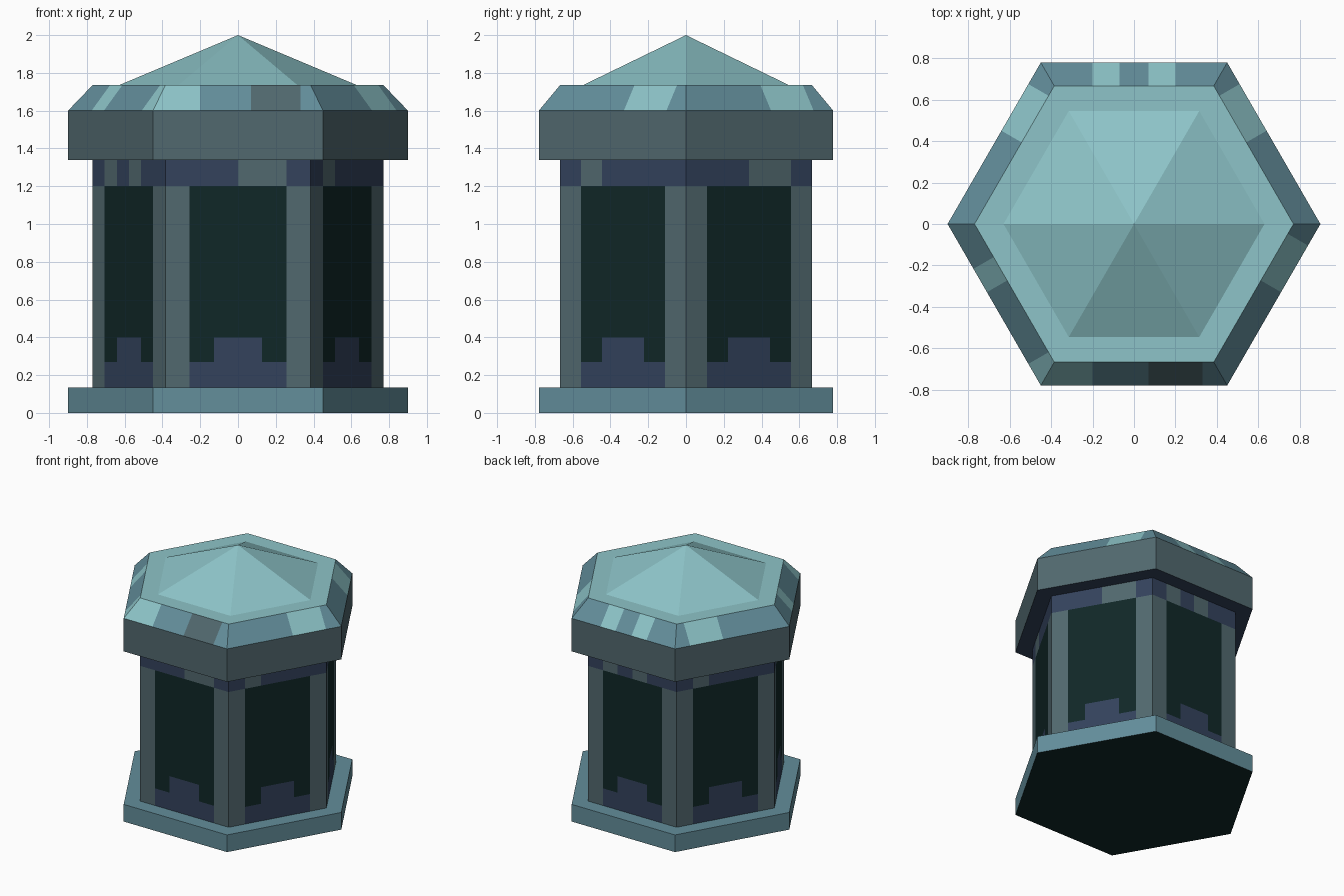
import bpy, bmesh, math

if "Cube" in bpy.data.objects:
    bpy.data.objects.remove(bpy.data.objects["Cube"])


def material(name, *rgb):
    """Flat colour from sRGB 0-255 values."""
    m = bpy.data.materials.new(name)
    lin = [((c / 255 + 0.055) / 1.055) ** 2.4 if c > 10 else c / 255 / 12.92 for c in rgb]
    m.diffuse_color = (*lin, 1)
    m.use_nodes = True
    m.node_tree.nodes["Principled BSDF"].inputs["Base Color"].default_value = m.diffuse_color
    return m


MATS = {
    "L": material("pale teal", 141, 196, 200),
    "M": material("blue teal", 99, 142, 155),
    "G": material("slate grey", 81, 104, 110),
    "N": material("navy", 51, 66, 92),
    "D": material("dark glass", 16, 39, 39),
}
KEYS = list(MATS)


def hex_part(name, rings, cuts, rule, bottom=None, top=None):
    """Stack of hexagonal rings (radius, z). Each side is split into columns.
    cuts(radius) gives column starts along a side; rule(row, side, col) a colour key.
    Sides run counter-clockwise, starting with the front."""
    bm = bmesh.new()
    loops = []
    for r, z in rings:
        loop = []
        for k in range(6):
            a = math.radians(-90 + 60 * k)
            d = r * math.cos(math.pi / 6)
            for s in cuts(r):
                loop.append(bm.verts.new((math.cos(a) * d - math.sin(a) * s,
                                          math.sin(a) * d + math.cos(a) * s, z)))
        loops.append(loop)
    n = len(loops[0]) // 6
    for row, (lo, hi) in enumerate(zip(loops, loops[1:])):
        for i in range(6 * n):
            j = (i + 1) % (6 * n)
            f = bm.faces.new((lo[i], lo[j], hi[j], hi[i]))
            f.material_index = KEYS.index(rule(row, i // n, i % n))
    if bottom:
        bm.faces.new(loops[0][::-1]).material_index = KEYS.index(bottom)
    if top:
        bm.faces.new(loops[-1]).material_index = KEYS.index(top)
    me = bpy.data.meshes.new(name)
    bm.to_mesh(me)
    bm.free()
    for m in MATS.values():
        me.materials.append(m)
    ob = bpy.data.objects.new(name, me)
    bpy.context.collection.objects.link(ob)
    return ob


# Plinth
hex_part("base", [(0.9, 0), (0.9, 0.135)], lambda r: [-r / 2],
         lambda row, side, col: "M", bottom="D", top="M")

# Body: corner posts, glass panes, stepped sills and a patterned upper band
BAND = ["NNNGGN", "NGNNNN", "NNNGGN", "NGNGNN", "NGNNNN", "NGNGNN"]


def body_colour(row, side, col):
    if row == 3:
        return BAND[side][col]
    if col in (0, 5):
        return "G"
    if row == 0 or (row == 1 and col in (2, 3)):
        return "N"
    return "D"


hex_part("body", [(0.77, z) for z in (0.135, 0.27, 0.40, 1.2, 1.34)],
         lambda r: [r * (i / 6 - 0.5) for i in range(6)], body_colour)

# Cap: plain rim with a patterned sloping edge
SLOPE = ["LLMMDDM", "MMMMLLM", "MMMMLLM", "MMLMLMM", "MLLMMMM", "MMLMMML"]


def cap_colour(row, side, col):
    if row == 0:
        return "G"
    return SLOPE[side][col].replace("D", "G")


hex_part("cap", [(0.9, 1.34), (0.9, 1.6), (0.77, 1.735)],
         lambda r: [-r / 2, -0.33, -0.2, -0.07, 0.07, 0.2, 0.33],
         cap_colour, bottom="N", top="L")

# Pointed roof
bpy.ops.mesh.primitive_cone_add(vertices=6, radius1=0.63, depth=0.265, end_fill_type='NOTHING',
                                location=(0, 0, 1.735 + 0.1325), rotation=(0, 0, math.radians(30)))
roof = bpy.context.object
roof.name = "roof"
roof.data.materials.append(MATS["L"])
